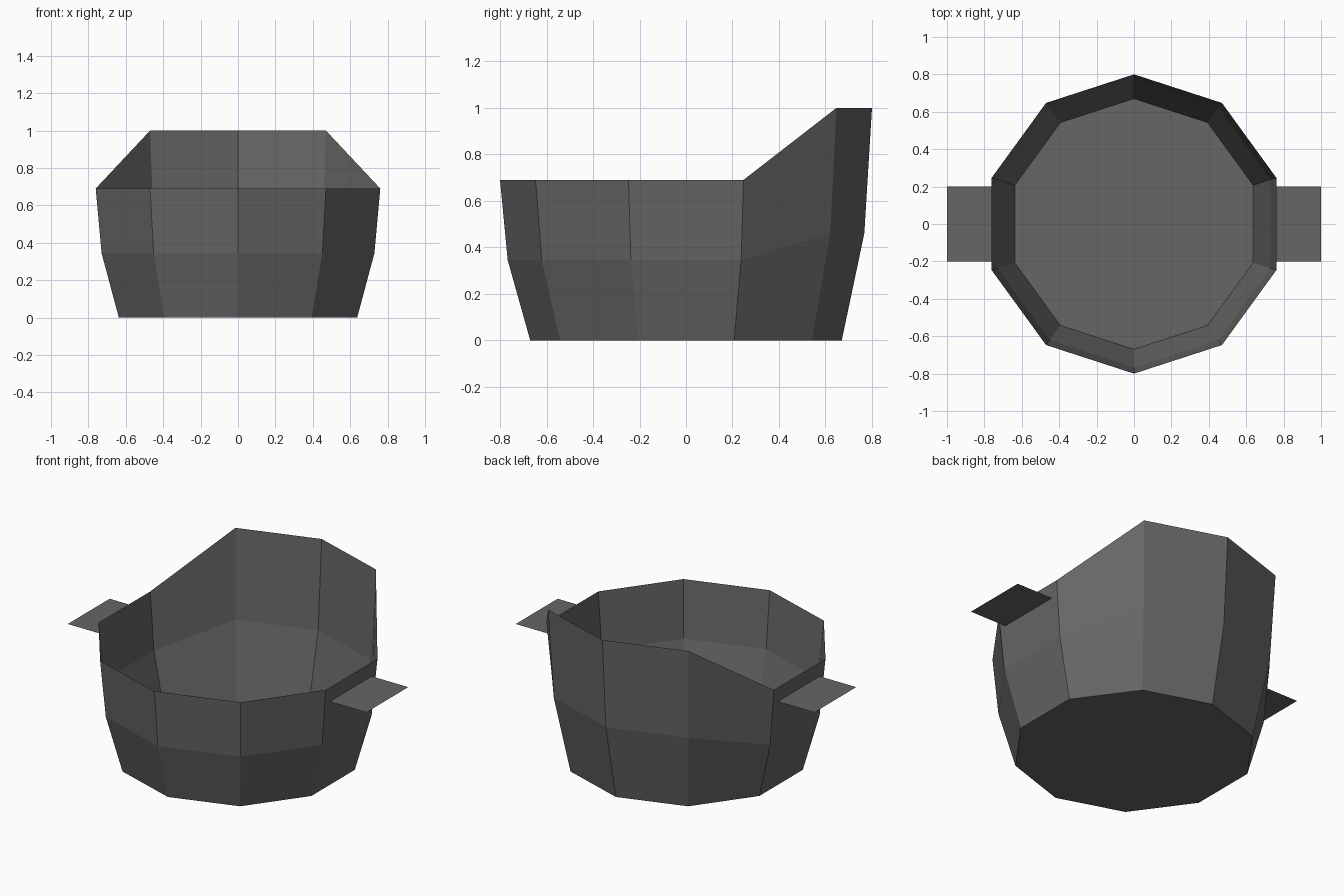
import bpy, bmesh, math

if "Cube" in bpy.data.objects:
    bpy.data.objects.remove(bpy.data.objects["Cube"])

SIDES = 10
# (radius, low front height, raised back height) for each ring
RINGS = [(0.67, 0.0, 0.0), (0.767, 0.345, 0.46), (0.80, 0.69, 1.0)]

grey = bpy.data.materials.new("dark_grey")
grey.diffuse_color = (0.133, 0.133, 0.133, 1)
grey.use_nodes = True
grey.node_tree.nodes["Principled BSDF"].inputs["Base Color"].default_value = grey.diffuse_color


def finish(bm, name):
    mesh = bpy.data.meshes.new(name)
    bm.to_mesh(mesh)
    bm.free()
    mesh.materials.append(grey)
    obj = bpy.data.objects.new(name, mesh)
    bpy.context.collection.objects.link(obj)
    return obj


# Bowl: open thin shell, three back corners raised
bm = bmesh.new()
rings = []
for radius, low, high in RINGS:
    ring = []
    for i in range(SIDES):
        a = math.radians(90 + 36 * i)
        z = high if math.sin(a) > 0.5 else low
        ring.append(bm.verts.new((radius * math.cos(a), radius * math.sin(a), z)))
    rings.append(ring)
for lower, upper in zip(rings, rings[1:]):
    for i in range(SIDES):
        j = (i + 1) % SIDES
        bm.faces.new((lower[i], lower[j], upper[j], upper[i]))
bm.faces.new(rings[0][::-1])
finish(bm, "bowl")

# Handles: flat plates on both sides, just below the low rim
for side, name in ((-1, "left_handle"), (1, "right_handle")):
    bm = bmesh.new()
    corners = [(0.755, -0.2), (1.0, -0.2), (1.0, 0.2), (0.755, 0.2)]
    bm.faces.new([bm.verts.new((side * x, side * y, 0.6)) for x, y in corners])
    finish(bm, name)
